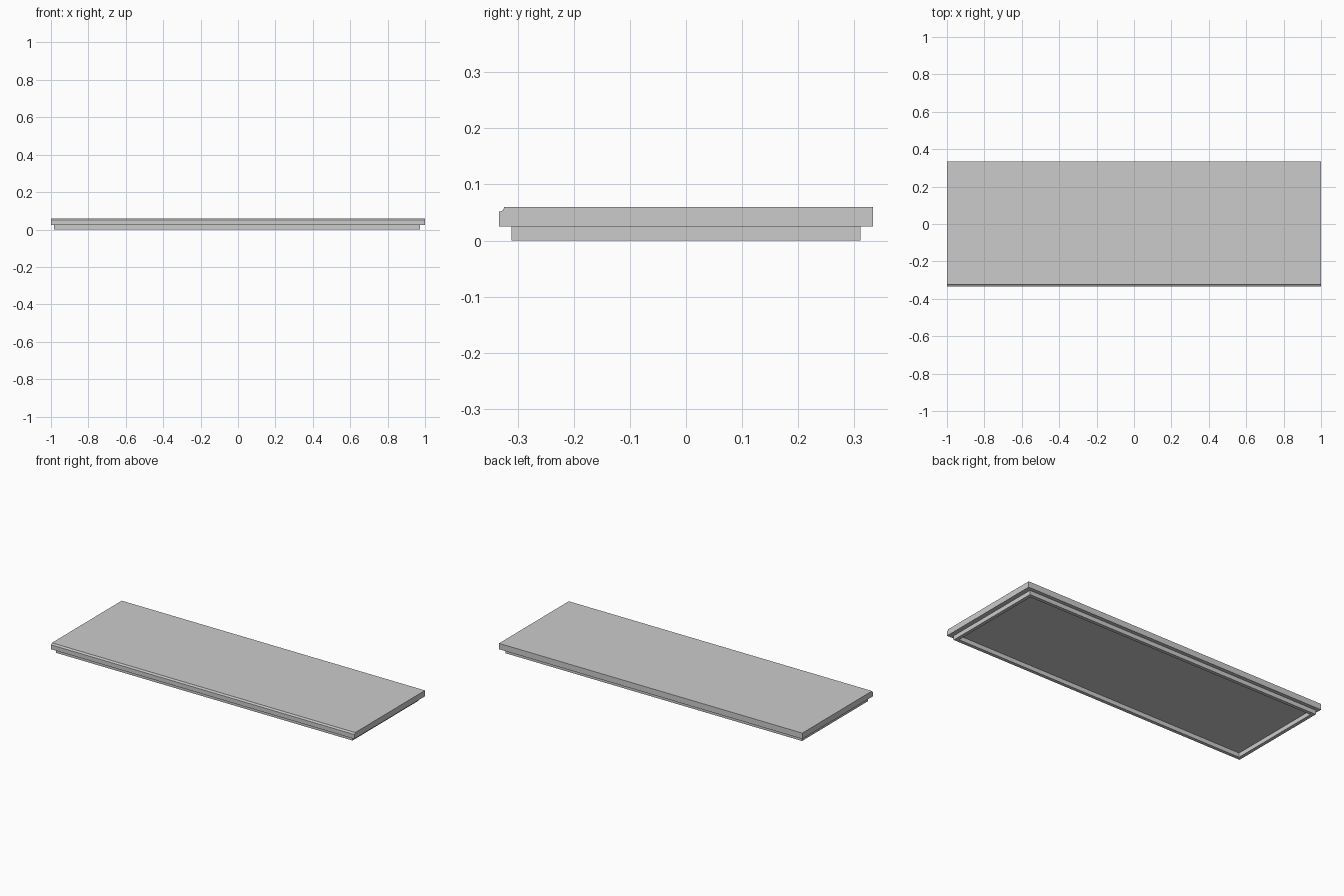
import bpy, bmesh

if "Cube" in bpy.data.objects:
    bpy.data.objects.remove(bpy.data.objects["Cube"])

def mesh_object(name, bm):
    bmesh.ops.recalc_face_normals(bm, faces=bm.faces)
    me = bpy.data.meshes.new(name)
    bm.to_mesh(me)
    bm.free()
    ob = bpy.data.objects.new(name, me)
    bpy.context.collection.objects.link(ob)
    return ob

def extrude_face(bm, face, vec):
    r = bmesh.ops.extrude_face_region(bm, geom=[face])
    verts = [g for g in r["geom"] if isinstance(g, bmesh.types.BMVert)]
    bmesh.ops.translate(bm, verts=verts, vec=vec)

# Slab: side profile (y, z) with a small cove along the front top edge
Y = 0.333
profile = [(-Y, 0.025), (Y, 0.025), (Y, 0.060), (-Y + 0.009, 0.060),
           (-Y + 0.008, 0.057), (-Y + 0.006, 0.0535), (-Y + 0.003, 0.052), (-Y, 0.0515)]
bm = bmesh.new()
face = bm.faces.new([bm.verts.new((-1, y, z)) for y, z in profile])
extrude_face(bm, face, (2, 0, 0))
mesh_object("slab", bm)

# Rim: inset rectangular frame under the slab, open in the middle
x0, x1, y0, t, h = -0.983, 0.973, 0.311, 0.02, 0.025
bm = bmesh.new()
outer = [(x0, -y0), (x1, -y0), (x1, y0), (x0, y0)]
inner = [(x0 + t, -y0 + t), (x1 - t, -y0 + t), (x1 - t, y0 - t), (x0 + t, y0 - t)]
loops = [[bm.verts.new((x, y, z)) for x, y in ring]
         for ring, z in ((outer, h), (outer, 0), (inner, 0), (inner, h))]
for a, b in zip(loops, loops[1:] + loops[:1]):
    for i in range(4):
        j = (i + 1) % 4
        bm.faces.new((a[i], a[j], b[j], b[i]))
mesh_object("underside_rim", bm)
